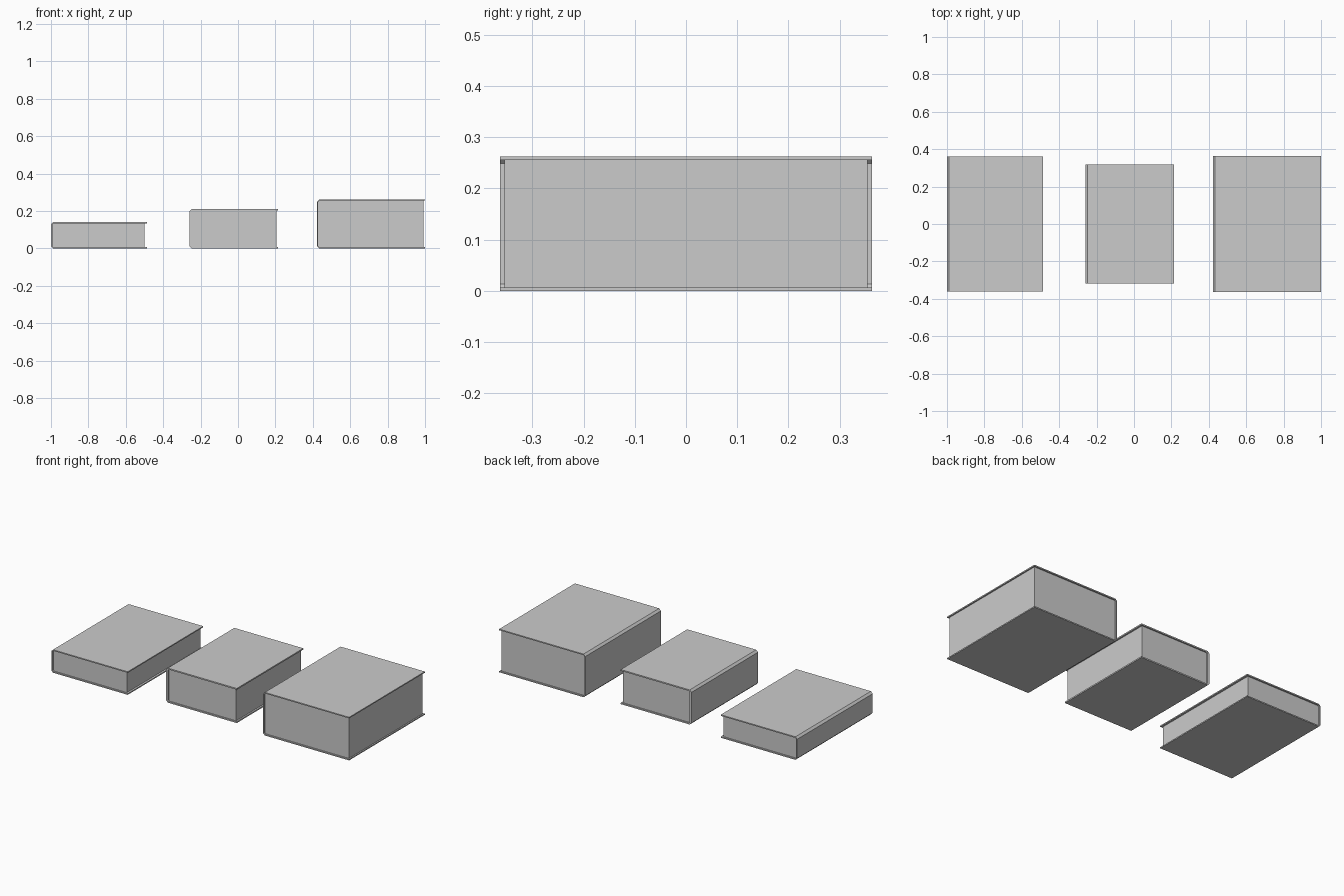
import bpy
import bmesh

if "Cube" in bpy.data.objects:
    bpy.data.objects.remove(bpy.data.objects["Cube"])


def extrude_profile(name, profile, half_depth):
    """Extrude a closed (x, z) outline along y, centred on y = 0."""
    bm = bmesh.new()
    face = bm.faces.new([bm.verts.new((x, -half_depth, z)) for x, z in profile])
    moved = bmesh.ops.extrude_face_region(bm, geom=[face])["geom"]
    bmesh.ops.translate(bm, vec=(0, 2 * half_depth, 0),
                        verts=[v for v in moved if isinstance(v, bmesh.types.BMVert)])
    bmesh.ops.recalc_face_normals(bm, faces=bm.faces[:])
    mesh = bpy.data.meshes.new(name)
    bm.to_mesh(mesh)
    bm.free()
    obj = bpy.data.objects.new(name, mesh)
    bpy.context.collection.objects.link(obj)
    return obj


def book(name, x0, x1, half_depth, h, t, spine, overhang, inset):
    c = 0.012          # chamfer on the outer spine corners
    k = 0.006          # chamfer on the inner spine corners
    s = x0 + spine
    # wrap-around cover: bottom board, spine, top board
    extrude_profile(name + "_cover", [
        (x1, 0), (x0 + c, 0), (x0, c), (x0, h - c), (x0 + c, h), (x1, h),
        (x1, h - t), (s + k, h - t), (s, h - t - k),
        (s, t + k), (s + k, t), (x1, t)], half_depth)
    # page block held between the boards
    p1 = x1 - overhang
    extrude_profile(name + "_pages", [
        (p1, t), (s + k, t), (s, t + k), (s, h - t - k), (s + k, h - t), (p1, h - t)],
        half_depth - inset)


book("thin_book", -1.0, -0.487, 0.362, 0.14, 0.007, 0.007, 0.012, 0.009)
book("small_book", -0.26, 0.215, 0.319, 0.21, 0.008, 0.013, 0.010, 0.008)
book("thick_book", 0.422, 1.0, 0.363, 0.262, 0.007, 0.007, 0.008, 0.009)
